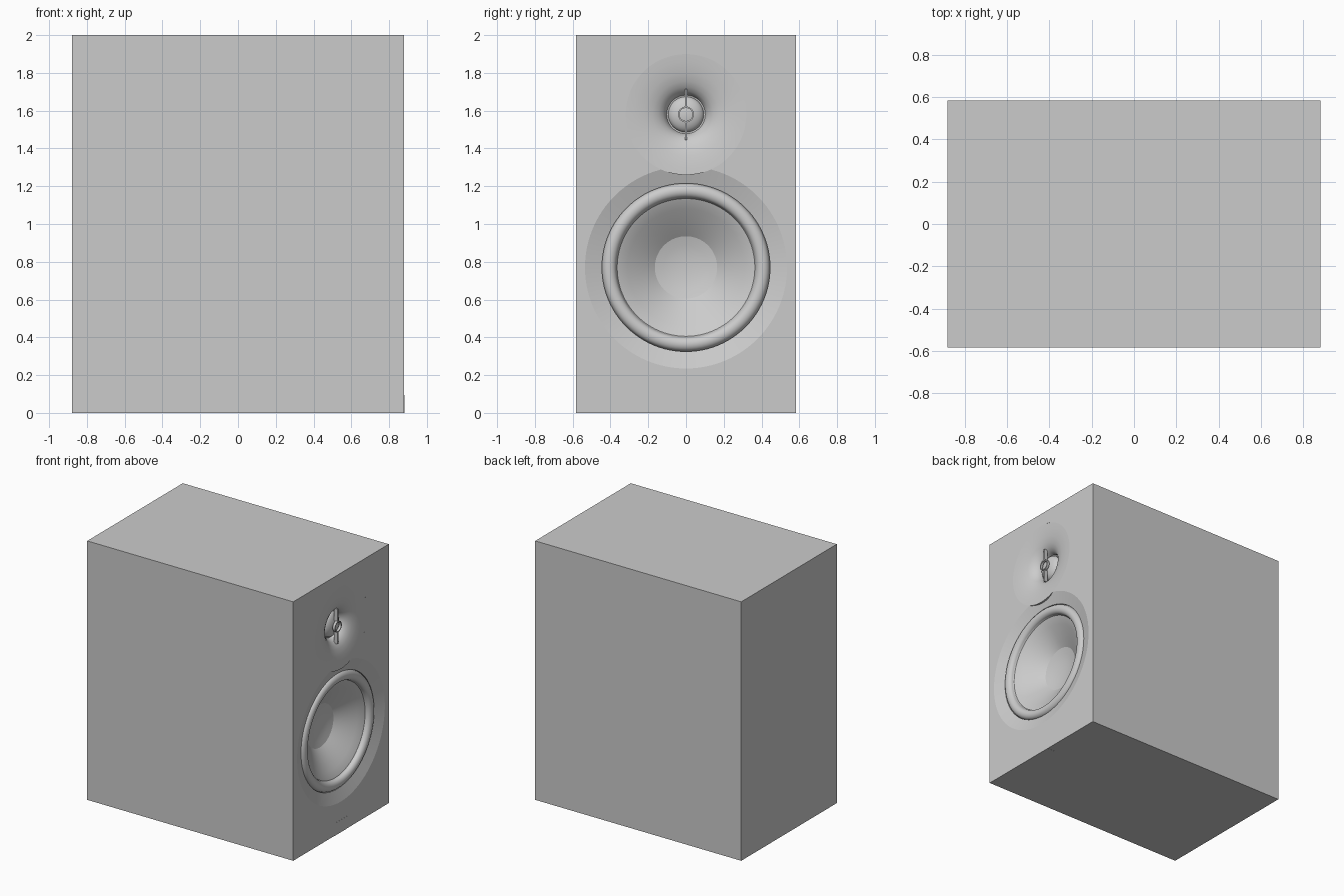
import bpy, bmesh, math
from mathutils import Vector

if "Cube" in bpy.data.objects:
    bpy.data.objects.remove(bpy.data.objects["Cube"])

FRONT = 0.88          # x of the baffle
WOOFER_Z, TWEETER_Z = 0.77, 1.58
SEG = 96


def finish(name, bm, angle=30):
    bmesh.ops.recalc_face_normals(bm, faces=bm.faces)
    mesh = bpy.data.meshes.new(name)
    bm.to_mesh(mesh)
    bm.free()
    obj = bpy.data.objects.new(name, mesh)
    bpy.context.collection.objects.link(obj)
    activate(obj)
    bpy.ops.object.shade_smooth_by_angle(angle=math.radians(angle))
    return obj


def activate(obj):
    bpy.ops.object.select_all(action='DESELECT')
    obj.select_set(True)
    bpy.context.view_layer.objects.active = obj


def box(name, lo, hi):
    bm = bmesh.new()
    bmesh.ops.create_cube(bm, size=1)
    lo, hi = Vector(lo), Vector(hi)
    for v in bm.verts:
        v.co = (lo + hi) / 2 + v.co * (hi - lo)
    return finish(name, bm)


def lathe(name, z, profile, closed=False, angle=30):
    """Spin (radius, depth behind baffle) points about an x-directed axis."""
    bm = bmesh.new()
    verts = [bm.verts.new((FRONT - d, 0, z + r)) for r, d in profile]
    edges = [bm.edges.new(p) for p in zip(verts, verts[1:])]
    if closed:
        edges.append(bm.edges.new((verts[-1], verts[0])))
    bmesh.ops.spin(bm, geom=verts + edges, cent=(0, 0, z), axis=(1, 0, 0),
                   angle=math.tau, steps=SEG)
    bmesh.ops.remove_doubles(bm, verts=bm.verts, dist=1e-5)
    obj = finish(name, bm, angle)
    # turn open surfaces towards the listener
    if not closed and profile[0][1] != profile[-1][1]:
        if sum(f.normal.x * f.area for f in obj.data.polygons) < 0:
            obj.data.flip_normals()
    return obj


def cut(target, cutter):
    cutter.hide_render = True
    mod = target.modifiers.new("cut", 'BOOLEAN')
    mod.operation, mod.solver, mod.object = 'DIFFERENCE', 'EXACT', cutter
    activate(target)
    bpy.ops.object.modifier_apply(modifier=mod.name)
    bpy.data.objects.remove(cutter)


# cabinet with a chamfered woofer opening and a round tweeter opening
cabinet = box("cabinet", (-0.88, -0.583, 0), (FRONT, 0.583, 2))
cut(cabinet, lathe("woofer_cutter", WOOFER_Z,
                   [(0, 0.26), (0.445, 0.26), (0.445, 0.03), (0.535, 0), (0.565, -0.01), (0, -0.01)]))
cut(cabinet, lathe("tweeter_cutter", TWEETER_Z,
                   [(0, 0.15), (0.3195, 0.15), (0.3195, -0.02), (0, -0.02)]))
activate(cabinet)
bpy.ops.object.shade_smooth_by_angle(angle=math.radians(12))

# woofer surround: half roll between frame and cone
roll = [(0.406 + 0.037 * math.cos(t), 0.042 - 0.032 * math.sin(t))
        for t in [math.pi * i / 14 for i in range(15)]]
lathe("woofer_surround", WOOFER_Z, [(0.446, 0.045)] + roll + [(0.364, 0.05)], angle=50)

# woofer cone, slightly flared
lathe("woofer_cone", WOOFER_Z,
      [(0.37, 0.047), (0.355, 0.053), (0.31, 0.080), (0.26, 0.113), (0.21, 0.147), (0.165, 0.18)])

# concave dust cap
lathe("dust_cap", WOOFER_Z,
      [(0.165, 0.18), (0.12, 0.192), (0.08, 0.199), (0.04, 0.203), (0, 0.204)])

# tweeter waveguide with a rim wall where it overlaps the woofer chamfer
lathe("tweeter_waveguide", TWEETER_Z,
      [(0.32, 0.06), (0.32, 0), (0.28, 0.003), (0.22, 0.011), (0.175, 0.023),
       (0.145, 0.037), (0.122, 0.055), (0.108, 0.075), (0.102, 0.095), (0.09, 0.097)])

# tweeter dome
lathe("tweeter_dome", TWEETER_Z,
      [(0.094 * math.cos(t), 0.095 - 0.045 * math.sin(t))
       for t in [math.pi / 2 * i / 10 for i in range(11)]])

# phase ring and the two vertical struts holding it
lathe("phase_ring", TWEETER_Z,
      [(0.034, 0.022), (0.042, 0.022), (0.042, 0.042), (0.034, 0.042)], closed=True)
for side, label in ((1, "upper"), (-1, "lower")):
    a, b = sorted((TWEETER_Z + side * 0.04, TWEETER_Z + side * 0.135))
    box(f"{label}_strut", (FRONT - 0.055, -0.006, a), (FRONT - 0.025, 0.006, b))

# small blank plate at the foot of the baffle
box("foot_plate", (0.82, -0.075, -0.001), (FRONT + 0.001, 0.075, 0.095))
